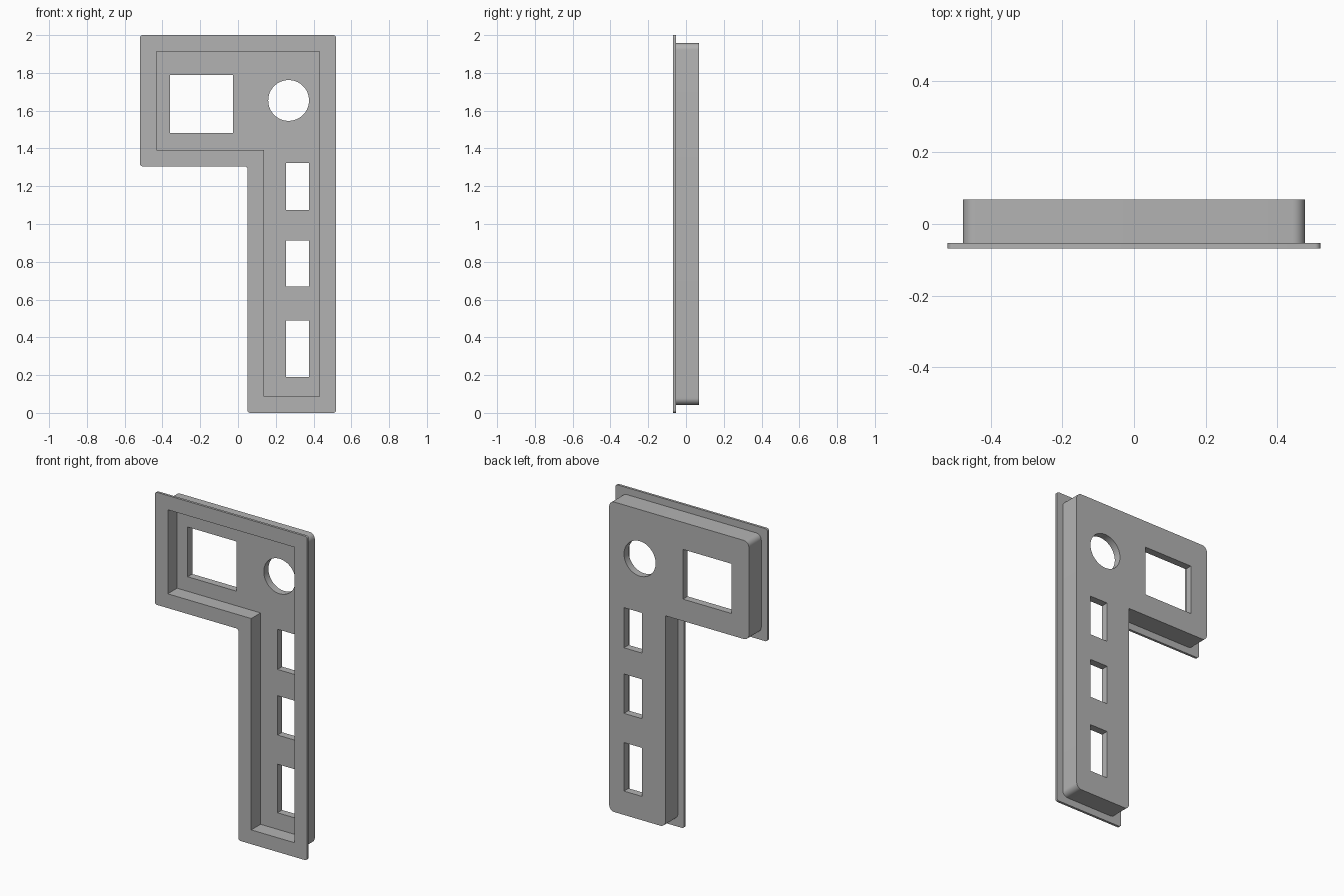
import bpy
import bmesh
import math

if "Cube" in bpy.data.objects:
    bpy.data.objects.remove(bpy.data.objects["Cube"], do_unlink=True)

FRONT, BACK = -0.068, 0.068
FLANGE_BACK = -0.053
RECESS_FLOOR = 0.023

grey = bpy.data.materials.new("plain grey")
grey.use_nodes = True
colour = (0.45, 0.45, 0.45, 1)
grey.diffuse_color = colour
grey.node_tree.nodes["Principled BSDF"].inputs["Base Color"].default_value = colour


def outline(inset):
    """Panel silhouette moved inwards; the inner corner is the last point."""
    left, right = -0.52 + inset, 0.52 - inset
    bottom, top = inset, 2 - inset
    step_x, step_z = 0.05 + inset, 1.305 + inset
    return [(step_x, bottom), (right, bottom), (right, top),
            (left, top), (left, step_z), (step_x, step_z)]


def rectangle(x0, x1, z0, z1):
    return [(x0, z0), (x1, z0), (x1, z1), (x0, z1)]


def circle(x, z, radius, sides=64):
    angles = [math.tau * i / sides for i in range(sides)]
    return [(x + radius * math.cos(a), z + radius * math.sin(a)) for a in angles]


def prism(name, points, y0, y1, radius=0, rounded=None):
    """Extrude a profile along y, with optional rounded corners."""
    bm = bmesh.new()
    verts = [bm.verts.new((x, y0, z)) for x, z in points]
    bm.faces.new(verts)
    if radius:
        bmesh.ops.bevel(bm, geom=verts[:rounded], offset=radius, segments=8,
                        profile=0.5, affect='VERTICES')
    result = bmesh.ops.extrude_face_region(bm, geom=bm.faces[:])
    moved = [g for g in result["geom"] if isinstance(g, bmesh.types.BMVert)]
    bmesh.ops.translate(bm, verts=moved, vec=(0, y1 - y0, 0))
    bmesh.ops.recalc_face_normals(bm, faces=bm.faces[:])
    mesh = bpy.data.meshes.new(name)
    bm.to_mesh(mesh)
    bm.free()
    mesh.materials.append(grey)
    obj = bpy.data.objects.new(name, mesh)
    bpy.context.collection.objects.link(obj)
    return obj


def combine(target, tool, operation):
    """Apply a boolean and discard the tool."""
    tool.hide_render = True
    mod = target.modifiers.new(operation, 'BOOLEAN')
    mod.operation = operation
    mod.solver = 'EXACT'
    mod.object = tool
    bpy.context.view_layer.objects.active = target
    bpy.ops.object.modifier_apply(modifier=mod.name)
    bpy.data.objects.remove(tool, do_unlink=True)


# Thin front flange joined to the deeper housing, whose inner corner is sharp
panel = prism("panel_housing", outline(0), FRONT, FLANGE_BACK, 0.015)
housing = prism("housing", outline(0.043), FRONT + 0.007, BACK, 0.035, rounded=5)
combine(panel, housing, 'UNION')

# Recess open to the front
combine(panel, prism("recess", outline(0.088), FRONT - 0.1, RECESS_FLOOR), 'DIFFERENCE')

# Openings through the back plate: display window, round hole, three slots
openings = [rectangle(-0.36, -0.027, 1.483, 1.79), circle(0.268, 1.654, 0.108)]
for low, high in ((0.19, 0.49), (0.67, 0.913), (1.075, 1.323)):
    openings.append(rectangle(0.254, 0.376, low, high))
for shape in openings:
    combine(panel, prism("opening", shape, -0.02, 0.2), 'DIFFERENCE')

# Smooth the rounded corners and round hole, keep other edges crisp
bpy.ops.object.select_all(action='DESELECT')
panel.select_set(True)
bpy.context.view_layer.objects.active = panel
bpy.ops.object.shade_smooth_by_angle(angle=math.radians(30))
